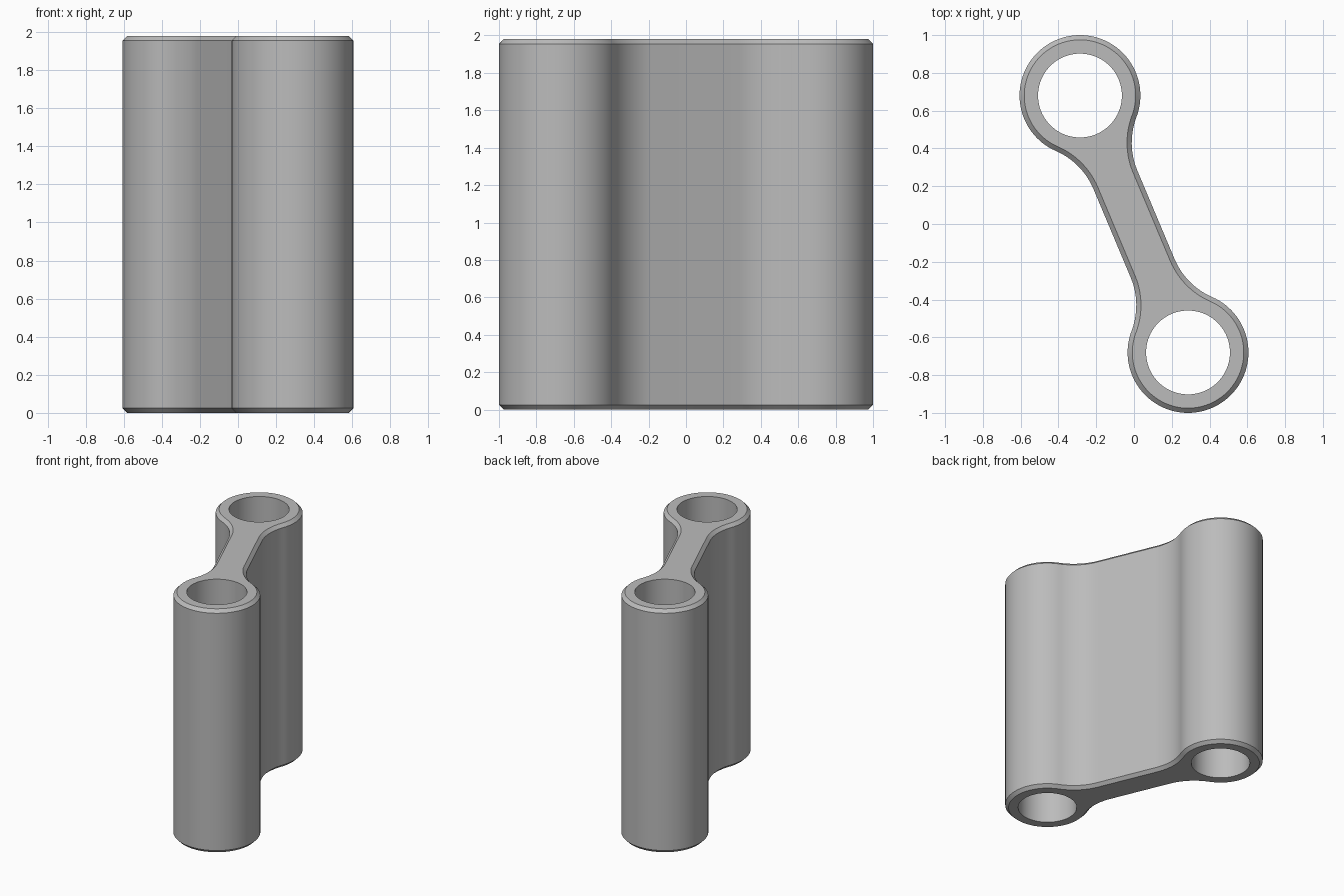
import bpy, bmesh
from math import sin, cos, pi, sqrt, acos, radians
from mathutils import Vector

if "Cube" in bpy.data.objects:
    bpy.data.objects.remove(bpy.data.objects["Cube"])

HEIGHT, CHAMFER = 1.98, 0.025
BOSS = Vector((-0.286, 0.68))        # centre of the rear boss
BOSS_R, BORE_R = 0.32, 0.222
WEB, FILLET = 0.126, 0.38            # half thickness of web, fillet radius

half = BOSS.length
along = BOSS.normalized()
across = Vector((along.y, -along.x))


def arc(cx, cy, r, a0, a1, n):
    return [(cx + r * cos(a0 + (a1 - a0) * i / n),
             cy + r * sin(a0 + (a1 - a0) * i / n)) for i in range(n + 1)]


def outline(inset):
    """Link outline in (along, across) space, moved inwards by inset."""
    r, w, f = BOSS_R - inset, WEB - inset, FILLET + inset
    dx = sqrt((r + f) ** 2 - (w + f) ** 2)
    t = acos(dx / (r + f))
    fx, fy = half - dx, w + f
    # half of the link: fillet, boss, fillet; the other half is a half turn
    pts = arc(fx, fy, f, -pi / 2, -t, 14)
    pts += arc(half, 0, r, pi - t, t - pi, 72)[1:]
    pts += arc(fx, -fy, f, t, pi / 2, 14)[1:]
    pts += [(-x, -y) for x, y in pts]
    return [along * x + across * y for x, y in pts]


def ring(bm, pts, z):
    return [bm.verts.new((p.x, p.y, z)) for p in pts]


def bridge(bm, a, b):
    n = len(a)
    for i in range(n):
        j = (i + 1) % n
        bm.faces.new((a[i], a[j], b[j], b[i]))


def loop_edges(bm, loop):
    return [bm.edges.get((v, loop[i - 1])) for i, v in enumerate(loop)]


bm = bmesh.new()

# Outer wall with chamfered rims
levels = [(0, CHAMFER), (CHAMFER, 0), (HEIGHT - CHAMFER, 0), (HEIGHT, CHAMFER)]
walls = [ring(bm, outline(inset), z) for z, inset in levels]
for low, high in zip(walls, walls[1:]):
    bridge(bm, low, high)

# Straight bores through both bosses
bottom, top = [walls[0]], [walls[-1]]
for c in (BOSS, -BOSS):
    circle = [Vector(p) for p in arc(c.x, c.y, BORE_R, 0, 2 * pi, 80)[:-1]]
    low, high = ring(bm, circle, 0), ring(bm, circle, HEIGHT)
    bridge(bm, low, high)
    bottom.append(low)
    top.append(high)

# Flat end faces around the bores
for loops in (bottom, top):
    edges = [e for loop in loops for e in loop_edges(bm, loop)]
    bmesh.ops.triangle_fill(bm, use_beauty=True, edges=edges)
bmesh.ops.recalc_face_normals(bm, faces=bm.faces)

mesh = bpy.data.meshes.new("link_bar")
bm.to_mesh(mesh)
bm.free()
link = bpy.data.objects.new("link_bar", mesh)
bpy.context.collection.objects.link(link)

# Plain grey metal
grey = bpy.data.materials.new("grey")
grey.use_nodes = True
colour = (0.5, 0.5, 0.5, 1)
grey.diffuse_color = colour
grey.node_tree.nodes["Principled BSDF"].inputs["Base Color"].default_value = colour
mesh.materials.append(grey)

bpy.context.view_layer.objects.active = link
link.select_set(True)
bpy.ops.object.shade_smooth_by_angle(angle=radians(30))
